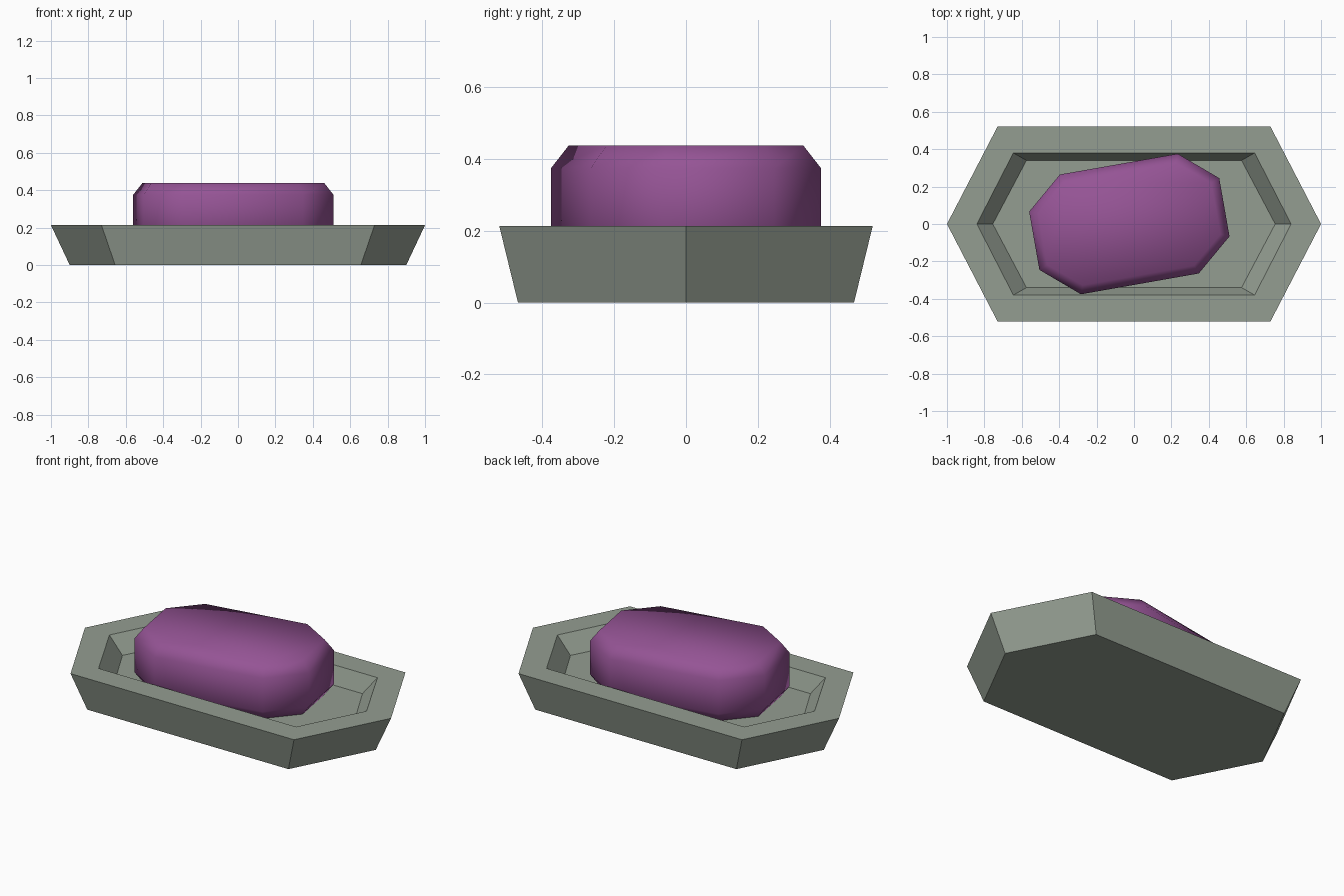
import bpy, bmesh, math

if "Cube" in bpy.data.objects:
    bpy.data.objects.remove(bpy.data.objects["Cube"])


def material(name, color):
    m = bpy.data.materials.new(name)
    m.diffuse_color = (*color, 1)
    m.use_nodes = True
    m.node_tree.nodes["Principled BSDF"].inputs["Base Color"].default_value = m.diffuse_color
    return m


def loft(name, rings, mat, smooth=False):
    """Skin a stack of closed rings and cap both ends."""
    bm = bmesh.new()
    loops = [[bm.verts.new(p) for p in ring] for ring in rings]
    n = len(loops[0])
    for a, b in zip(loops, loops[1:]):
        for i in range(n):
            j = (i + 1) % n
            bm.faces.new((a[i], a[j], b[j], b[i]))
    bm.faces.new(loops[0][::-1])
    bm.faces.new(loops[-1])
    bmesh.ops.recalc_face_normals(bm, faces=bm.faces)
    for f in bm.faces:
        f.smooth = smooth
    me = bpy.data.meshes.new(name)
    bm.to_mesh(me)
    bm.free()
    me.materials.append(mat)
    ob = bpy.data.objects.new(name, me)
    bpy.context.collection.objects.link(ob)
    return ob


def hexagon(tip, cx, cy, z):
    return [(tip, 0, z), (cx, cy, z), (-cx, cy, z),
            (-tip, 0, z), (-cx, -cy, z), (cx, -cy, z)]


def chamfered_rect(hx, hy, cx, cy, z):
    """Rectangle of half size hx, hy with corners cut back to cx, cy."""
    return [(hx, -cy, z), (hx, cy, z), (cx, hy, z), (-cx, hy, z),
            (-hx, cy, z), (-hx, -cy, z), (-cx, -hy, z), (cx, -hy, z)]


stone = material("grey green", (0.295, 0.34, 0.285))
purple = material("purple", (0.30, 0.088, 0.30))

RIM, FLOOR, TOP = 0.213, 0.115, 0.437

# Hexagonal dish: flared outside, flat rim, sloped recess
loft("dish", [
    hexagon(0.90, 0.657, 0.468, 0),
    hexagon(1.00, 0.73, 0.52, RIM),
    hexagon(0.84, 0.645, 0.38, RIM),
    hexagon(0.755, 0.575, 0.34, FLOOR),
], stone)

# Soap bar: cut-corner block with chamfered top and bottom, slightly turned
wide = (0.516, 0.325, 0.32, 0.158)
narrow = (0.470, 0.279, 0.302, 0.139)
soap = loft("soap_bar", [
    chamfered_rect(*narrow, FLOOR),
    chamfered_rect(*wide, FLOOR + 0.062),
    chamfered_rect(*wide, TOP - 0.062),
    chamfered_rect(*narrow, TOP),
], purple, smooth=True)
soap.location.x = -0.025
soap.rotation_euler.z = math.radians(10)
